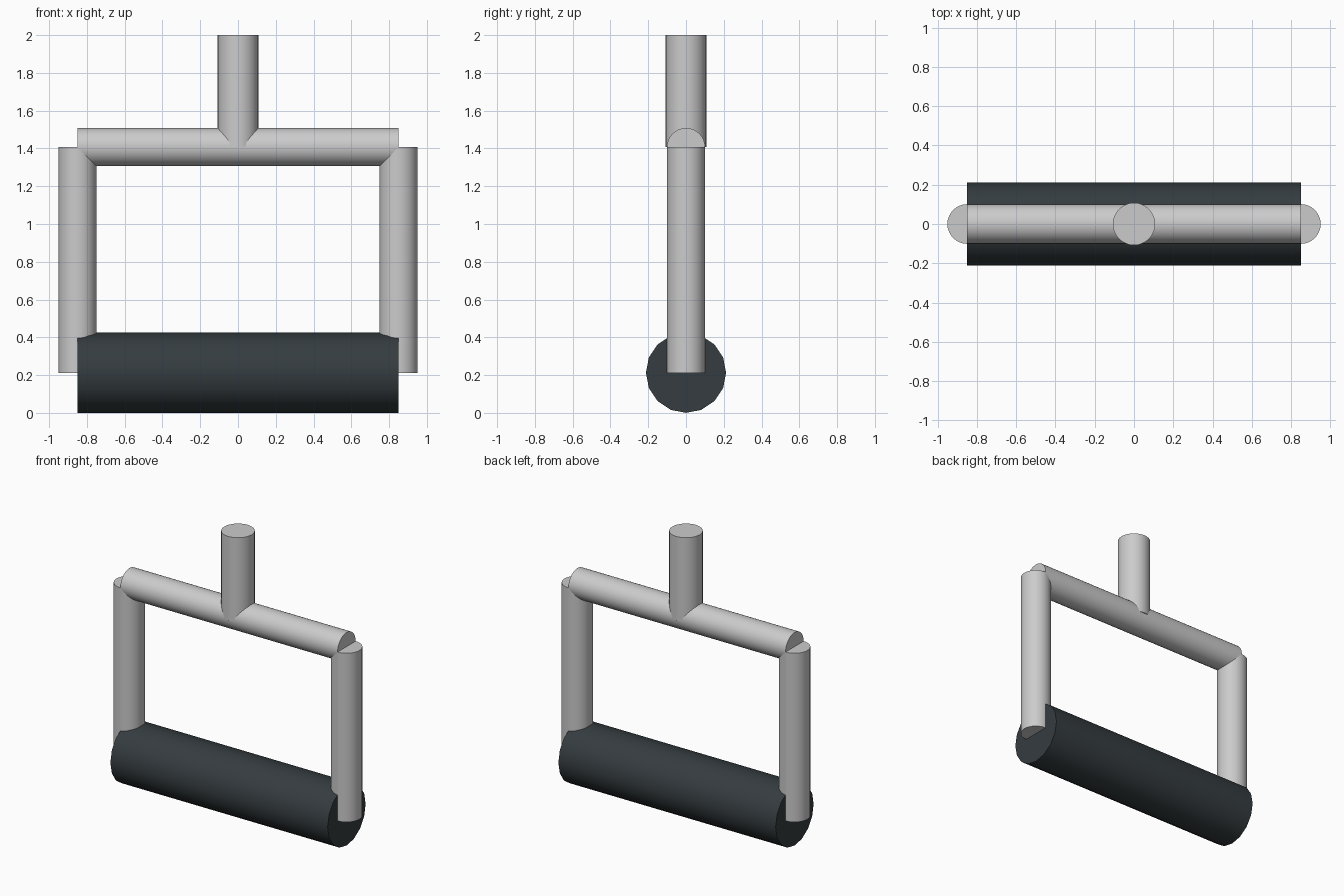
import bpy
from math import pi, radians

if "Cube" in bpy.data.objects:
    bpy.data.objects.remove(bpy.data.objects["Cube"])


def rod(name, radius, length, loc, along_x=False, sides=32):
    """Capped cylinder with smooth sides and sharp rims."""
    bpy.ops.mesh.primitive_cylinder_add(
        vertices=sides, radius=radius, depth=length, location=loc,
        rotation=(0, pi / 2 if along_x else 0, 0))
    ob = bpy.context.object
    ob.name = name
    bpy.ops.object.shade_smooth_by_angle(angle=radians(40))
    return ob


HALF = 0.85        # half length of the bars
GRIP_R = 0.2125    # grip radius, also the height of its axis
BAR_Z = 1.407      # axis of the upper bar

# thick dark grip at the bottom
grip = rod("grip", GRIP_R, 2 * HALF, (0, 0, GRIP_R), along_x=True, sides=16)
mat = bpy.data.materials.new("dark_rubber")
mat.diffuse_color = (0.035, 0.045, 0.05, 1)
mat.use_nodes = True
mat.node_tree.nodes["Principled BSDF"].inputs["Base Color"].default_value = mat.diffuse_color
grip.data.materials.append(mat)

# side posts from grip axis up to bar axis
for side, s in (("left", -1), ("right", 1)):
    rod(side + "_post", 0.101, BAR_Z - GRIP_R,
        (s * HALF, 0, (BAR_Z + GRIP_R) / 2))

# upper crossbar
rod("crossbar", 0.101, 2 * HALF, (0, 0, BAR_Z), along_x=True)

# stem rising from the middle of the crossbar
rod("stem", 0.108, 2 - BAR_Z, (0, 0, (2 + BAR_Z) / 2))
